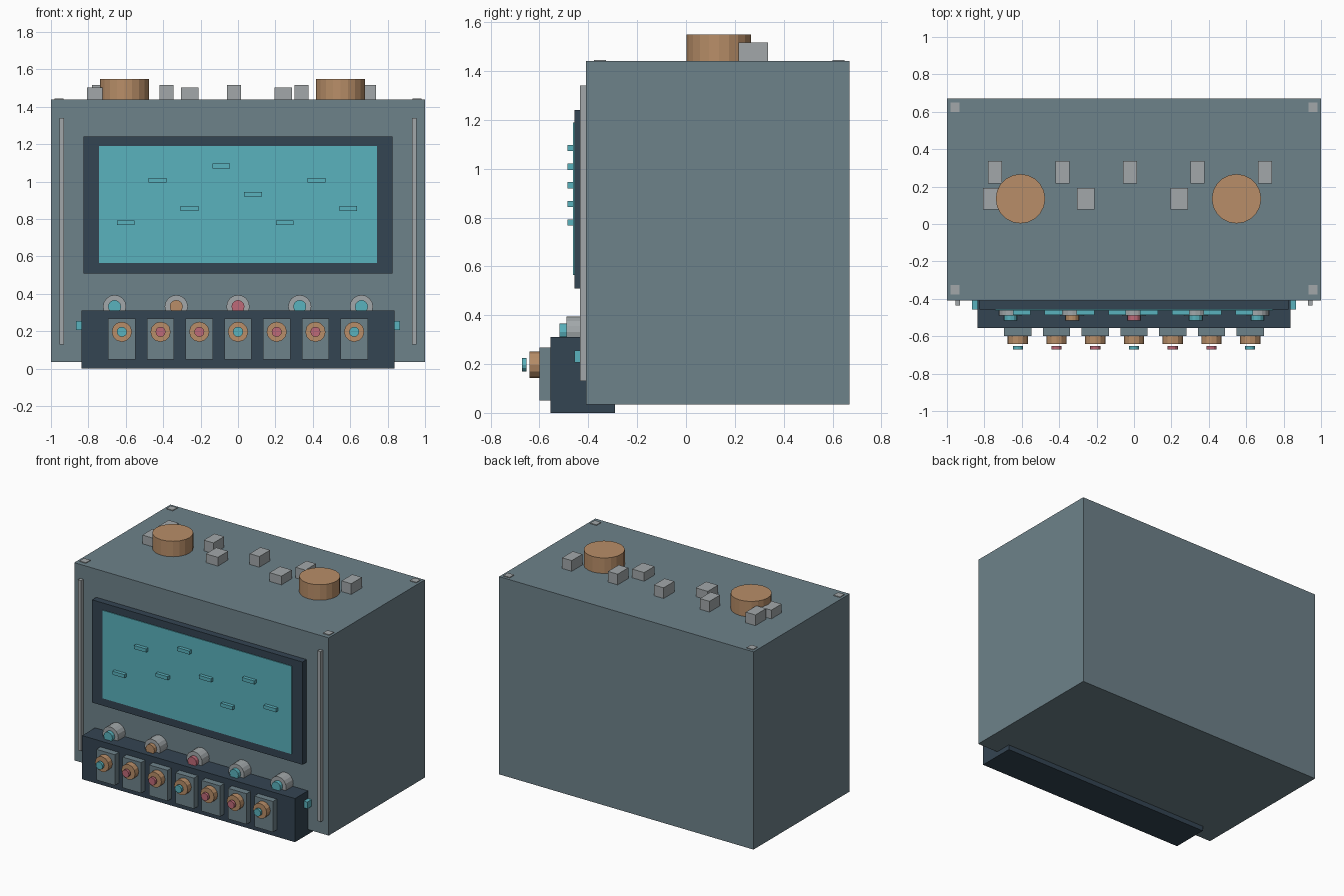
import bpy
from math import pi

cube = bpy.data.objects.get("Cube")
if cube:
    bpy.data.objects.remove(cube, do_unlink=True)


def material(name, rgb):
    mat = bpy.data.materials.new(name)
    mat.use_nodes = True
    color = (*rgb, 1)
    mat.diffuse_color = color
    mat.node_tree.nodes["Principled BSDF"].inputs["Base Color"].default_value = color
    return mat


SLATE = material("slate grey", (0.155, 0.223, 0.255))
DARK = material("dark navy", (0.034, 0.058, 0.084))
TEAL = material("teal", (0.102, 0.445, 0.509))
STEEL = material("light steel", (0.36, 0.39, 0.40))
OCHRE = material("ochre", (0.479, 0.27, 0.138))
ROSE = material("rose", (0.515, 0.144, 0.188))


def finish(name, mat):
    obj = bpy.context.object
    obj.name = name
    obj.data.materials.append(mat)
    return obj


def box(name, mat, x, y, z):
    """Box from its (low, high) extents on each axis."""
    spans = (x, y, z)
    bpy.ops.mesh.primitive_cube_add(size=1, location=[(a + b) / 2 for a, b in spans])
    obj = finish(name, mat)
    obj.scale = [b - a for a, b in spans]
    bpy.ops.object.transform_apply(location=False, rotation=False, scale=True)
    return obj


def around(centre, width):
    return (centre - width / 2, centre + width / 2)


def knob(name, mat, x, z, radius, front, back, sides=12):
    """Cylinder pointing to the front."""
    bpy.ops.mesh.primitive_cylinder_add(
        vertices=sides, radius=radius, depth=back - front,
        location=(x, (front + back) / 2, z), rotation=(pi / 2, 0, 0))
    return finish(name, mat)


# Cabinet with side rails and corner pads
box("cabinet", SLATE, (-1, 1), (-0.41, 0.67), (0.035, 1.44))
for side, label in ((-1, "right"), (1, "left")):
    box(f"{label}_rail", STEEL, around(side * 0.942, 0.026), (-0.435, -0.4), (0.13, 1.34))
    for y, end in ((-0.352, "front"), (0.624, "back")):
        box(f"{label}_{end}_pad", STEEL, around(side * 0.957, 0.05), around(y, 0.05), (1.43, 1.445))
    box(f"{label}_side_button", TEAL, around(side * 0.846, 0.04), (-0.457, -0.405), (0.207, 0.255))

# Screen with raised dashes
box("screen_frame", DARK, (-0.827, 0.827), (-0.457, -0.4), (0.51, 1.24))
box("screen", TEAL, (-0.743, 0.743), (-0.462, -0.45), (0.565, 1.19))
for i in range(8):
    box(f"screen_dash_{i + 1}", TEAL, around(-0.6 + 0.17 * i, 0.095),
        (-0.486, -0.461), around(0.78 + 0.076 * (3 * i % 5), 0.025))

# Indicator row above the control panel
for i, mat in enumerate((TEAL, OCHRE, ROSE, TEAL, TEAL)):
    x = 0.33 * (i - 2)
    knob(f"indicator_ring_{i + 1}", STEEL, x, 0.332, 0.062, -0.49, -0.405, 16)
    knob(f"indicator_light_{i + 1}", mat, x, 0.332, 0.035, -0.517, -0.485)

# Control panel with dials
box("control_panel", DARK, (-0.837, 0.837), (-0.555, -0.29), (0, 0.31))
for i in range(7):
    x = 0.207 * (i - 3)
    box(f"dial_plate_{i + 1}", SLATE, around(x, 0.146), (-0.6, -0.55), (0.05, 0.268))
    knob(f"dial_{i + 1}", OCHRE, x, 0.197, 0.054, -0.641, -0.598)
    knob(f"dial_button_{i + 1}", ROSE if i % 3 else TEAL, x, 0.197, 0.027, -0.672, -0.653)

# Drums and small blocks on the roof
for x, label in ((-0.607, "right"), (0.548, "left")):
    bpy.ops.mesh.primitive_cylinder_add(vertices=20, radius=0.132, depth=0.12,
                                        location=(x, 0.135, 1.49))
    finish(f"{label}_drum", OCHRE)
for i in range(5):
    box(f"back_block_{i + 1}", STEEL, around(-0.743 + 0.361 * i, 0.076),
        around(0.276, 0.12), (1.43, 1.516))
for i in range(3):
    box(f"middle_block_{i + 1}", STEEL, around(-0.759 + 0.5 * i, 0.094),
        around(0.135, 0.116), (1.43, 1.502))
